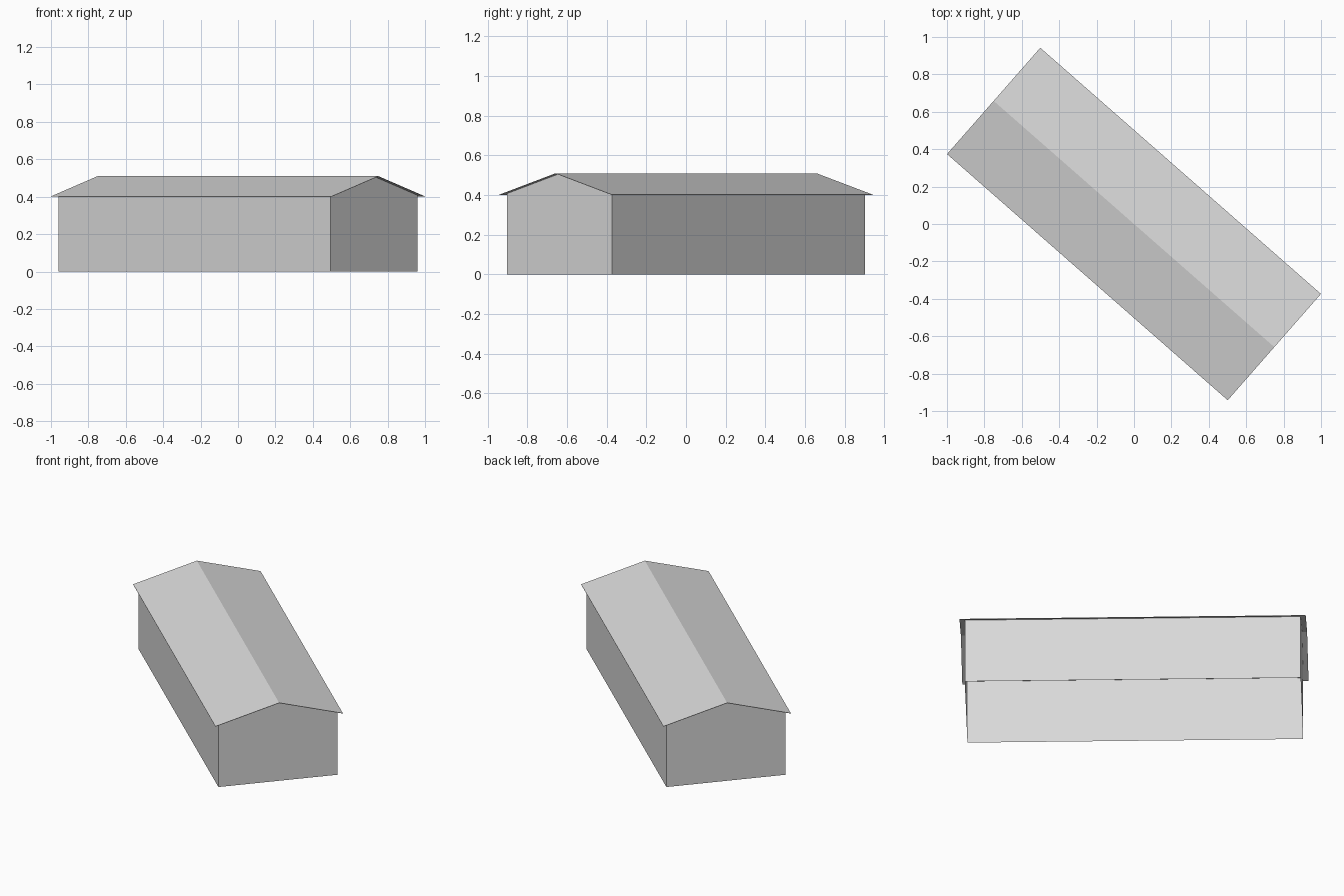
import bpy
from math import radians

cube = bpy.data.objects.get("Cube")
if cube:
    bpy.data.objects.remove(cube, do_unlink=True)

YAW = radians(-41.25)          # the building stands at an angle
WALL_L, WALL_W = 0.968, 0.353  # half length and half width
ROOF_L, ROOF_W = 0.998, 0.378
EAVE, RIDGE, THICK = 0.402, 0.51, 0.002
SLOPE = (RIDGE - EAVE) / ROOF_W

grey = bpy.data.materials.new("light_grey")
grey.use_nodes = True
colour = (0.7, 0.7, 0.7, 1)
grey.diffuse_color = colour
grey.node_tree.nodes["Principled BSDF"].inputs["Base Color"].default_value = colour


def extrude_profile(name, profile, half_length, open_sides=()):
    """Prism: a (y, z) profile swept along the length, some sides left open."""
    n = len(profile)
    verts = [(x, y, z) for x in (-half_length, half_length) for y, z in profile]
    faces = [tuple(reversed(range(n))), tuple(range(n, 2 * n))]
    faces += [(i, (i + 1) % n, n + (i + 1) % n, n + i)
              for i in range(n) if i not in open_sides]
    mesh = bpy.data.meshes.new(name)
    mesh.from_pydata(verts, [], faces)
    mesh.materials.append(grey)
    obj = bpy.data.objects.new(name, mesh)
    obj.rotation_euler.z = YAW
    bpy.context.collection.objects.link(obj)


# Hollow walls with gable ends: no floor, and the roof closes the top
top = RIDGE - THICK
side = top - SLOPE * WALL_W
extrude_profile("walls", [(-WALL_W, 0), (WALL_W, 0), (WALL_W, side),
                          (0, top), (-WALL_W, side)], WALL_L, open_sides=(0, 2, 3))

# Thin gabled roof overhanging on every side
extrude_profile("roof", [(-ROOF_W, EAVE - THICK), (0, RIDGE - THICK),
                         (ROOF_W, EAVE - THICK), (ROOF_W, EAVE),
                         (0, RIDGE), (-ROOF_W, EAVE)], ROOF_L)
